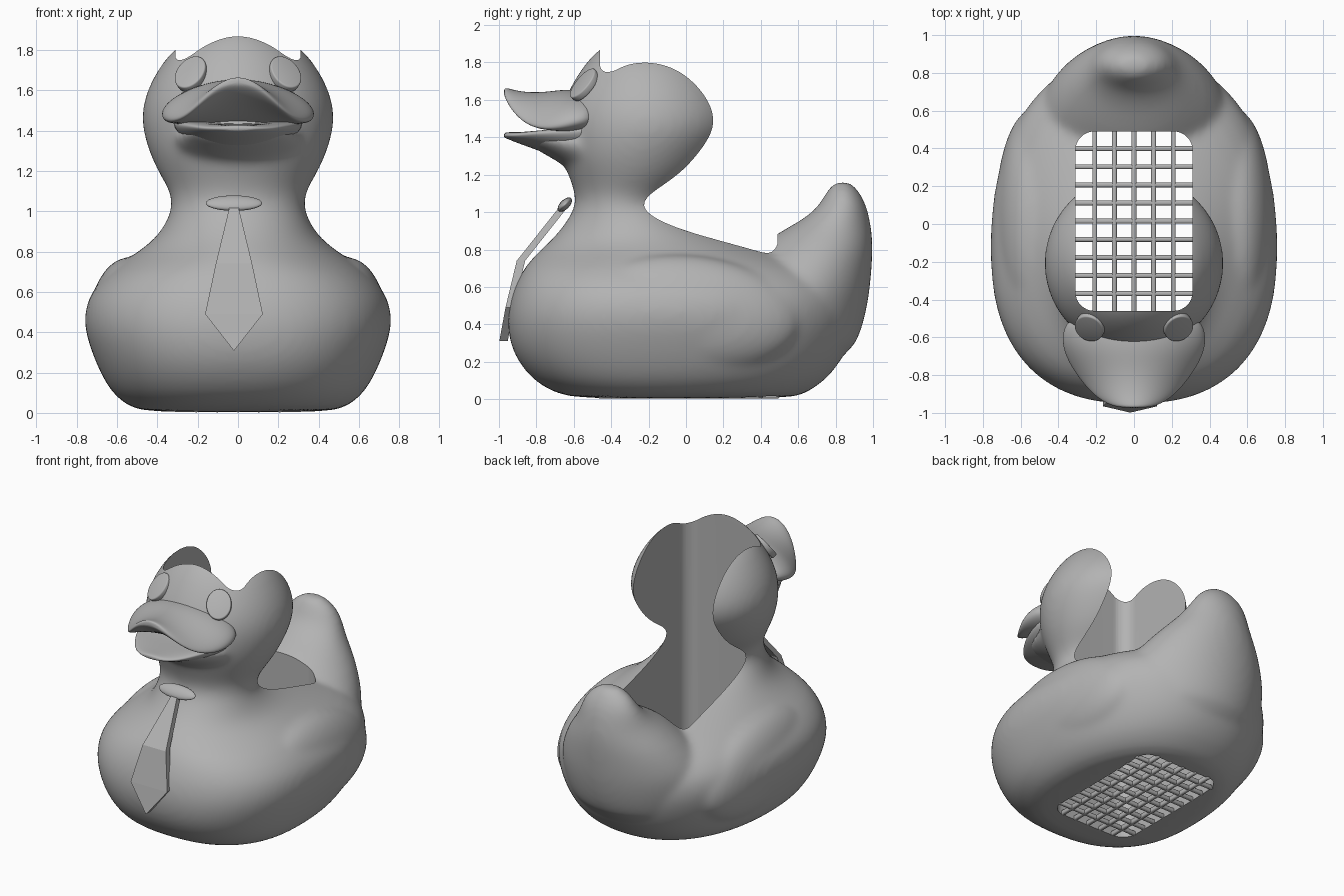
import bpy, bmesh, math
from mathutils import Vector

if "Cube" in bpy.data.objects:
    bpy.data.objects.remove(bpy.data.objects["Cube"], do_unlink=True)

grey = bpy.data.materials.new("plain grey")
grey.use_nodes = True
grey.diffuse_color = (0.45, 0.45, 0.45, 1)
grey.node_tree.nodes["Principled BSDF"].inputs["Base Color"].default_value = (0.45, 0.45, 0.45, 1)


def make_object(name, bm):
    bmesh.ops.recalc_face_normals(bm, faces=bm.faces)
    mesh = bpy.data.meshes.new(name)
    bm.to_mesh(mesh)
    bm.free()
    mesh.materials.append(grey)
    obj = bpy.data.objects.new(name, mesh)
    bpy.context.collection.objects.link(obj)
    return obj


def activate(obj):
    bpy.ops.object.select_all(action='DESELECT')
    obj.select_set(True)
    bpy.context.view_layer.objects.active = obj


def finish(obj, angle=35):
    """Apply the modifiers and smooth everything but sharp edges."""
    activate(obj)
    bpy.ops.object.convert(target='MESH')
    bpy.ops.object.shade_smooth_by_angle(angle=math.radians(angle))


def loft(bm, rings):
    """Skin a list of closed rings and cap both ends."""
    loops = [[bm.verts.new(p) for p in ring] for ring in rings]
    n = len(loops[0])
    for a, b in zip(loops, loops[1:]):
        for i in range(n):
            j = (i + 1) % n
            bm.faces.new((a[i], a[j], b[j], b[i]))
    bm.faces.new(loops[0])
    bm.faces.new(loops[-1])


def loft_object(name, rings, levels):
    bm = bmesh.new()
    loft(bm, rings)
    obj = make_object(name, bm)
    obj.modifiers.new("round", 'SUBSURF').levels = levels
    finish(obj, 60)
    return obj


def spow(v, e):
    return math.copysign(abs(v) ** e, v)


def oval_ring(z, front, back, w, n=40):
    """Plain horizontal oval."""
    angles = [math.tau * i / n for i in range(n)]
    return [(w * math.cos(a), (front + back) / 2 + (back - front) / 2 * math.sin(a), z)
            for a in angles]


def hull_ring(z, front, back, w, n=40):
    """Horizontal oval, widest ahead of the middle and squarer at the front."""
    widest, ring = -.12, []
    for i in range(n):
        a = math.tau * i / n
        reach, e = (back - widest, .9) if math.sin(a) > 0 else (widest - front, .82)
        ring.append((w * spow(math.cos(a), e), widest + reach * spow(math.sin(a), e), z))
    return ring


def beak_ring(y, w, z, droop, t, n=24):
    """Upright lens whose sides droop."""
    angles = [math.tau * i / n for i in range(n)]
    return [(w * math.cos(a), y, z - droop * math.cos(a) ** 2 + t * math.sin(a)) for a in angles]


# Hull of the body: height, front, back, half width
hull_sections = [
    (0, -.57, .57, .45), (.03, -.70, .64, .545), (.1, -.82, .75, .63), (.2, -.90, .83, .685),
    (.3, -.945, .88, .727), (.42, -.96, .91, .766), (.52, -.945, .91, .76), (.6, -.92, .88, .73),
    (.7, -.87, .78, .64)]
# Shoulders, neck and head
neck_sections = [
    (.78, -.80, .56, .525), (.85, -.72, .34, .425), (.92, -.66, .1, .37),
    (1, -.605, -.05, .332), (1.06, -.59, -.06, .328), (1.12, -.60, .0, .35), (1.2, -.63, .1, .4),
    (1.3, -.67, .18, .445), (1.4, -.68, .245, .472), (1.47, -.68, .27, .478),
    (1.55, -.67, .265, .468), (1.65, -.63, .22, .43), (1.75, -.57, .15, .365),
    (1.81, -.525, .08, .31), (1.88, -.46, -.03, .19), (1.92, -.36, -.12, .08)]
# Upswept tail, broad at its root
tail_sections = [
    (.2, .0, .84, .45), (.3, -.05, .915, .5), (.42, -.02, .955, .52), (.55, .07, .98, .515),
    (.65, .19, .99, .47), (.78, .35, 1, .385), (.88, .47, .997, .295), (.95, .61, .985, .24),
    (1.02, .7, .97, .205), (1.08, .735, .945, .17), (1.13, .765, .91, .12), (1.165, .8, .875, .06)]
# Chin under the lower beak: y, half width, height, side droop, half thickness
chin_sections = [
    (-.35, .35, 1.29, -.05, .16), (-.5, .34, 1.3, -.05, .14), (-.6, .31, 1.32, -.05, .11),
    (-.68, .28, 1.345, -.04, .08), (-.76, .24, 1.365, -.03, .055), (-.84, .19, 1.385, -.02, .03)]

body = loft_object("duck_body", [hull_ring(*s) for s in hull_sections]
                   + [oval_ring(*s) for s in neck_sections], 1)
parts = [loft_object("tail", [oval_ring(*s) for s in tail_sections], 1),
         loft_object("chin", [beak_ring(*s) for s in chin_sections], 1)]

# Low folded wings
for side in (-1, 1):
    bm = bmesh.new()
    bmesh.ops.create_uvsphere(bm, u_segments=48, v_segments=24, radius=1)
    wing = make_object("wing", bm)
    wing.scale = (.2, .6, .32)
    wing.rotation_euler = (math.radians(-5), 0, 0)
    wing.location = (side * .537, .01, .45)
    parts.append(wing)

# Fuse the body volumes and soften the joins
activate(body)
for part in parts:
    part.select_set(True)
bpy.ops.object.join()
fuse = body.modifiers.new("fuse", 'REMESH')
fuse.mode = 'VOXEL'
fuse.voxel_size = 0.018
soften = body.modifiers.new("soften", 'SMOOTH')
soften.factor = 0.5
soften.iterations = 20

# Rounded slot down through head and body
SLOT_X, SLOT_FRONT, SLOT_BACK, CORNER = .31, -.46, .49, .1
outline = []
for quarter in range(4):
    sx = 1 if quarter in (0, 3) else -1
    cx = sx * (SLOT_X - CORNER)
    cy = SLOT_BACK - CORNER if quarter < 2 else SLOT_FRONT + CORNER
    for k in range(9):
        a = math.radians(90 * (quarter + k / 8))
        outline.append((cx + CORNER * math.cos(a), cy + CORNER * math.sin(a)))
bm = bmesh.new()
loft(bm, [[(x, y, z) for x, y in outline] for z in (-.5, 2.5)])
cutter = make_object("slot_cutter", bm)
cutter.hide_render = True
cut = body.modifiers.new("slot", 'BOOLEAN')
cut.operation = 'DIFFERENCE'
cut.solver = 'EXACT'
cut.object = cutter
finish(body)
bpy.data.objects.remove(cutter, do_unlink=True)

# Drain grid at the foot of the slot
bm = bmesh.new()


def bar(centre, size):
    cube = bmesh.ops.create_cube(bm, size=1)["verts"]
    bmesh.ops.scale(bm, vec=size, verts=cube)
    bmesh.ops.translate(bm, vec=centre, verts=cube)


middle, length = (SLOT_FRONT + SLOT_BACK) / 2, SLOT_BACK - SLOT_FRONT + .02
for i in range(-2, 3):
    bar((i * .104, middle, .02), (.026, length, .034))
for i in range(-4, 5):
    bar((0, middle + i * .096, .02), (2 * SLOT_X + .02, .026, .03))
grid = make_object("drain_grid", bm)
edge = grid.modifiers.new("soft edges", 'BEVEL')
edge.width = .01
edge.segments = 3
finish(grid, 50)

# Beak halves: y, half width, height, side droop, half thickness
beaks = {
    "upper_beak": [(-.47, .32, 1.53, .02, .1), (-.55, .38, 1.535, .04, .115),
                   (-.65, .385, 1.545, .075, .115), (-.75, .34, 1.56, .11, .085),
                   (-.84, .275, 1.585, .12, .058), (-.91, .21, 1.61, .09, .042),
                   (-.955, .14, 1.635, .05, .03), (-.974, .07, 1.645, .01, .018)],
    "lower_beak": [(-.47, .33, 1.35, -.09, .1), (-.6, .32, 1.35, -.08, .09),
                   (-.72, .285, 1.365, -.06, .065), (-.82, .235, 1.385, -.035, .045),
                   (-.91, .17, 1.4, -.01, .028), (-.955, .11, 1.41, 0, .018),
                   (-.974, .06, 1.41, 0, .012)]}
for name, stations in beaks.items():
    loft_object(name, [beak_ring(*s) for s in stations], 2)

# Oval disc eyes
for name, side in (("left_eye", 1), ("right_eye", -1)):
    bm = bmesh.new()
    bmesh.ops.create_cone(bm, cap_ends=True, segments=40, radius1=.08, radius2=.08, depth=.04)
    bmesh.ops.scale(bm, vec=(1, 1.25, 1), verts=bm.verts)
    eye = make_object(name, bm)
    eye.location = (side * .232, -.543, 1.68)
    eye.rotation_euler = Vector((side * .38, -.68, .62)).to_track_quat('Z', 'Y').to_euler()
    edge = eye.modifiers.new("rim", 'BEVEL')
    edge.width = .008
    edge.segments = 3
    finish(eye)

# Necktie: y, z, half width down the blade
MID = -.02
blade = [(-.675, 1.03, .02), (-.905, .74, .09), (-.965, .49, .143), (-.998, .31, .002)]
bm = bmesh.new()
loft(bm, [[(MID - w, y, z), (MID + w, y, z), (MID + w, y + .045, z), (MID - w, y + .045, z)]
          for y, z, w in blade])
make_object("necktie_blade", bm)

bm = bmesh.new()
bmesh.ops.create_uvsphere(bm, u_segments=32, v_segments=16, radius=1)
knot = make_object("necktie_knot", bm)
knot.scale = (.14, .048, .025)
knot.rotation_euler = (math.radians(45), 0, 0)
knot.location = (MID, -.648, 1.04)
finish(knot)
